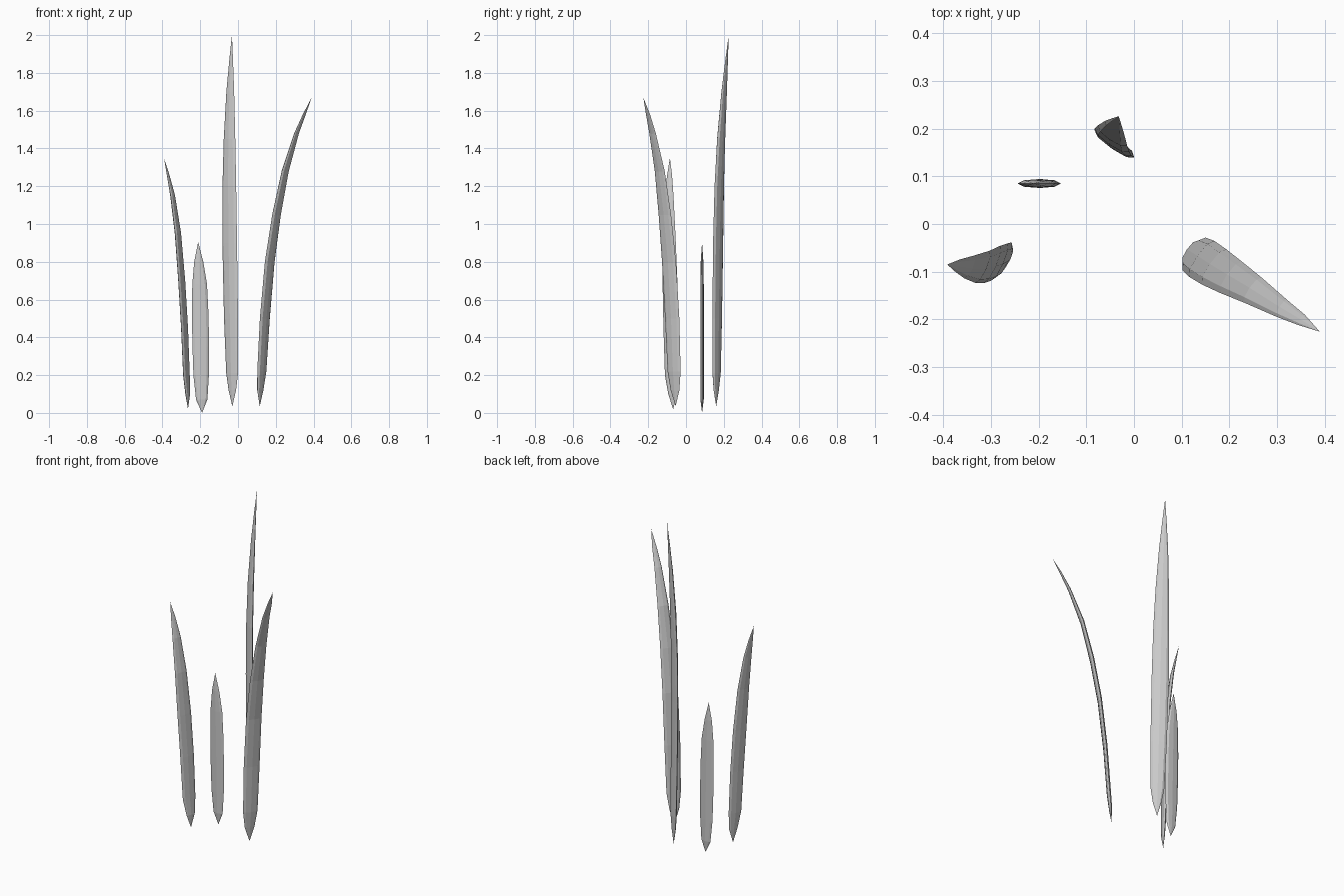
import bpy, bmesh
from mathutils import Vector

# Lens-shaped cross-section: (across width, through thickness)
LENS = [(1, 0), (.7, .75), (0, 1), (-.7, .75), (-1, 0), (-.7, -.75), (0, -1), (.7, -.75)]


def blade(name, path, side, widths, thick=.009):
    """Sweep the lens along a path; first and last points are the tips."""
    side = Vector((side[0], side[1], 0)).normalized()
    pts = [Vector(p) for p in path]
    bm = bmesh.new()
    rings = []
    for i in range(1, len(pts) - 1):
        tangent = (pts[i + 1] - pts[i - 1]).normalized()
        across = (side - tangent * side.dot(tangent)).normalized()
        normal = tangent.cross(across)
        w = widths[i - 1]
        t = min(thick, w * .3)
        rings.append([bm.verts.new(pts[i] + across * u * w + normal * v * t) for u, v in LENS])
    n = len(LENS)
    for a, b in zip(rings, rings[1:]):
        for k in range(n):
            bm.faces.new((a[k], a[(k + 1) % n], b[(k + 1) % n], b[k]))
    for ring, tip in ((rings[0], pts[0]), (rings[-1], pts[-1])):
        v = bm.verts.new(tip)
        for k in range(n):
            bm.faces.new((ring[k], ring[(k + 1) % n], v))
    bmesh.ops.recalc_face_normals(bm, faces=bm.faces)
    me = bpy.data.meshes.new(name)
    bm.to_mesh(me)
    bm.free()
    bpy.context.collection.objects.link(bpy.data.objects.new(name, me))


# Short upright blade
blade("short_blade",
      [(-.19, .085, 0), (-.192, .085, .07), (-.195, .085, .2), (-.197, .085, .35),
       (-.2, .085, .52), (-.203, .085, .68), (-.208, .085, .8), (-.211, .085, .905)],
      (1, 0), [.03, .041, .044, .044, .039, .024])

# Left blade, leaning outwards
blade("left_blade",
      [(-.265, -.068, .02), (-.266, -.07, .1), (-.273, -.075, .2), (-.283, -.08, .45),
       (-.298, -.085, .7), (-.318, -.09, .95), (-.346, -.09, 1.15), (-.37, -.087, 1.26),
       (-.392, -.085, 1.35)],
      (.4, .9), [.026, .04, .043, .043, .037, .026, .014])

# Tall centre blade
blade("tall_blade",
      [(-.03, .16, .035), (-.03, .16, .12), (-.031, .162, .21), (-.037, .165, .5),
       (-.044, .17, .9), (-.046, .176, 1.2), (-.045, .186, 1.45), (-.041, .202, 1.7),
       (-.036, .216, 1.88), (-.032, .226, 2)],
      (.8, -.55), [.024, .038, .045, .047, .044, .037, .025, .011], .011)

# Right blade, arching outwards
blade("right_blade",
      [(.115, -.055, .035), (.118, -.058, .12), (.126, -.063, .22), (.142, -.073, .5),
       (.168, -.09, .8), (.204, -.112, 1.05), (.25, -.139, 1.28), (.31, -.177, 1.48),
       (.351, -.201, 1.58), (.39, -.226, 1.67)],
      (.57, .82), [.028, .042, .046, .045, .04, .032, .021, .013], .011)
